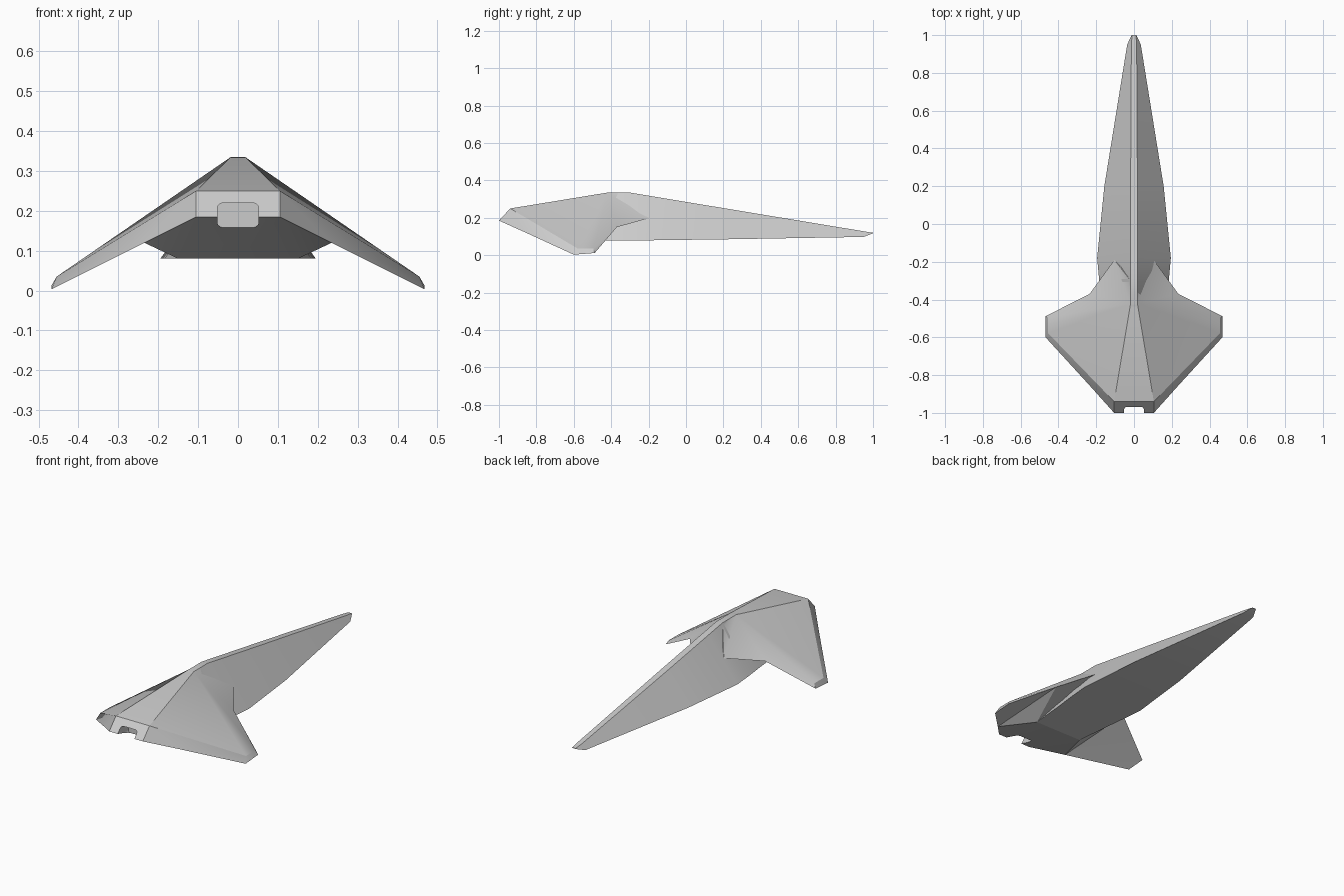
import bpy, bmesh

if "Cube" in bpy.data.objects:
    bpy.data.objects.remove(bpy.data.objects["Cube"])

def make_object(name, bm, angle=0.5):
    bmesh.ops.remove_doubles(bm, verts=bm.verts[:], dist=0.0005)
    bmesh.ops.recalc_face_normals(bm, faces=bm.faces[:])
    me = bpy.data.meshes.new(name)
    bm.to_mesh(me)
    bm.free()
    ob = bpy.data.objects.new(name, me)
    bpy.context.collection.objects.link(ob)
    bpy.ops.object.select_all(action='DESELECT')
    ob.select_set(True)
    bpy.context.view_layer.objects.active = ob
    if angle:
        bpy.ops.object.shade_smooth_by_angle(angle=angle)
    return ob

# Long tapering hull: y, top half width, top z, bottom half width, bottom z
stations = [
    (-0.63, 0.040, 0.280, 0.150, 0.080),
    (-0.43, 0.018, 0.334, 0.169, 0.080),
    (-0.30, 0.018, 0.335, 0.184, 0.080),
    (-0.18, 0.018, 0.315, 0.195, 0.080),
    (0.20, 0.018, 0.252, 0.157, 0.085),
    (0.95, 0.014, 0.128, 0.036, 0.098),
    (1.00, 0.010, 0.120, 0.013, 0.117),
]
bm = bmesh.new()
rings = [[bm.verts.new(p) for p in
          ((-tw, y, tz), (tw, y, tz), (bw, y, bz), (-bw, y, bz))]
         for y, tw, tz, bw, bz in stations]
for r, q in zip(rings, rings[1:]):
    for i in range(4):
        j = (i + 1) % 4
        bm.faces.new((r[i], r[j], q[j], q[i]))
bm.faces.new(rings[0])
bm.faces.new(rings[-1])
make_object("hull", bm)

# Swept wings with front block and belly, one half mirrored
P = {
    "A": (0.018, -0.42, 0.335), "R": (0.018, -0.30, 0.334),
    "B": (0.105, -0.94, 0.25), "C": (0.455, -0.578, 0.035),
    "D": (0.455, -0.495, 0.035), "E": (0.235, -0.37, 0.15),
    "F": (0.104, -0.19, 0.20),
    "b": (0.105, -1.0, 0.185), "k": (0.235, -0.855, 0.12),
    "c": (0.468, -0.60, 0.003), "d": (0.468, -0.488, 0.012),
    "m": (0.15, -0.63, 0.08),
}
for n in "ARBbm":                      # matching points on the centre line
    P[n + "0"] = (0.0,) + P[n][1:]
faces = ["A0 A B B0", "R0 R A A0", "A B C", "A C D", "A D E", "A E F", "A F R",
         "B0 B b b0", "B b k", "B k C", "k c C", "C c d D", "D d E",
         "k c d", "k d E", "k E m", "E F m",
         "b0 b m m0", "b k m", "R0 R F", "R0 F m", "R0 m m0"]
bm = bmesh.new()
for s in (1, -1):
    vs = {n: bm.verts.new((s * x, y, z)) for n, (x, y, z) in P.items()}
    for f in faces:
        bm.faces.new([vs[n] for n in f.split()])
wings = make_object("wings", bm)

# Rounded slot cut into the front face
bm = bmesh.new()
bmesh.ops.create_cube(bm, size=1)
for v in bm.verts:
    v.co.x *= 0.104
    v.co.y = -0.905 if v.co.y > 0 else -1.1
    v.co.z = 0.22 if v.co.z > 0 else 0.158
edges = [e for e in bm.edges if abs(e.verts[0].co.y - e.verts[1].co.y) > 0.1]
bmesh.ops.bevel(bm, geom=edges, offset=0.014, segments=3, profile=0.5, affect='EDGES')
cutter = make_object("slot_cutter", bm, 0)
cutter.hide_render = True
cutter.hide_set(True)
mod = wings.modifiers.new("slot", 'BOOLEAN')
mod.object = cutter
mod.operation = 'DIFFERENCE'
mod.solver = 'EXACT'
